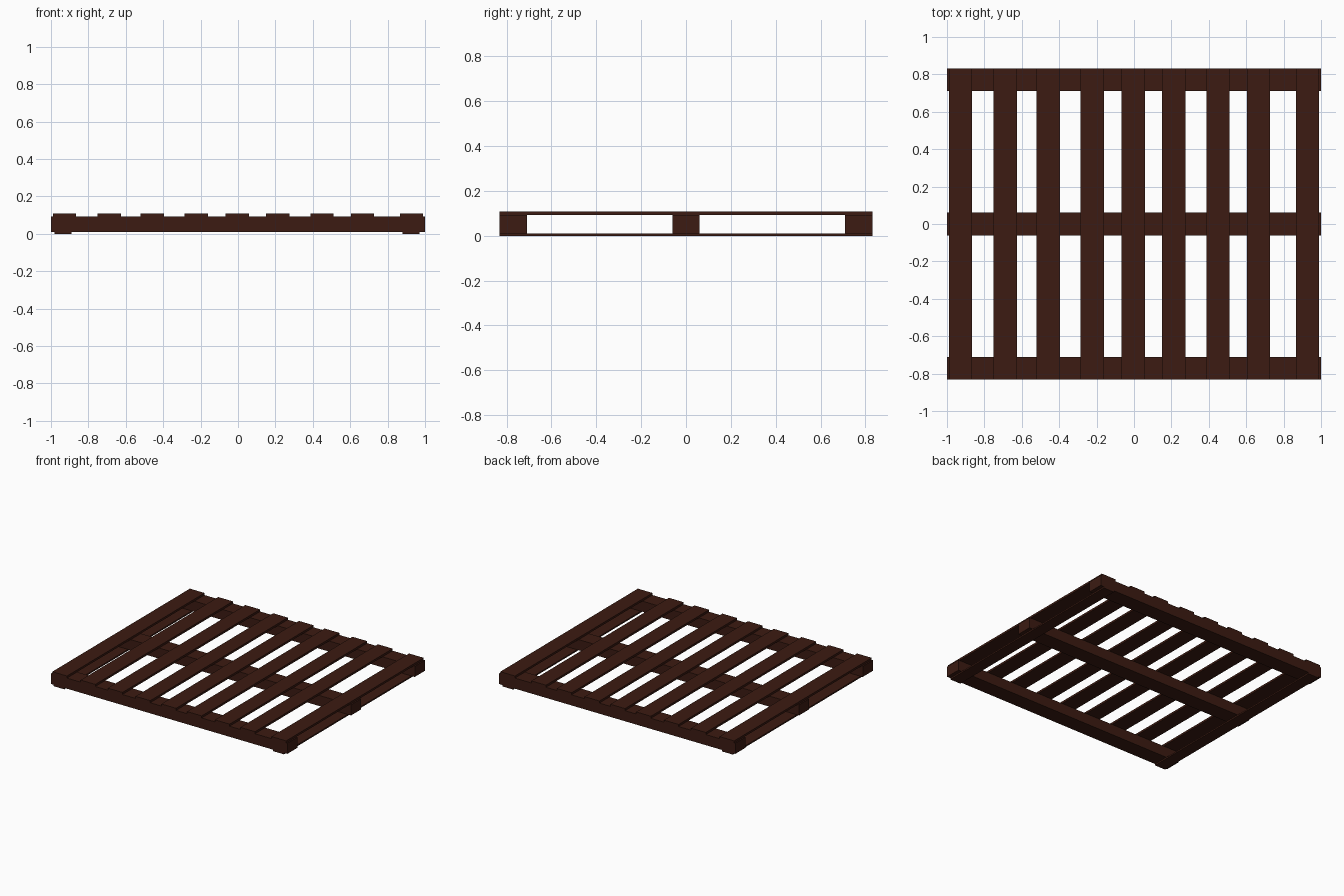
import bpy

if "Cube" in bpy.data.objects:
    bpy.data.objects.remove(bpy.data.objects["Cube"])

wood = bpy.data.materials.new("dark_wood")
wood.diffuse_color = (0.045, 0.011, 0.006, 1)
wood.use_nodes = True
wood.node_tree.nodes["Principled BSDF"].inputs["Base Color"].default_value = wood.diffuse_color


def board(name, center, size):
    bpy.ops.mesh.primitive_cube_add(size=1, location=center)
    ob = bpy.context.object
    ob.name = name
    ob.scale = size
    bpy.ops.object.transform_apply(location=False, rotation=False, scale=True)
    ob.data.materials.append(wood)
    return ob


# Layer heights: bottom boards, beams, top slats
Z0, Z1, Z2 = 0.011, 0.092, 0.108
DEPTH = 1.664

# Three long beams running left to right
for name, y in (("front_beam", -0.771), ("middle_beam", 0), ("back_beam", 0.771)):
    board(name, (0, y, (Z0 + Z1) / 2), (2, 0.122, Z1 - Z0))

# Nine top slats, spaced slightly unevenly
slat_x = (-0.928, -0.688, -0.458, -0.223, -0.004, 0.213, 0.449, 0.665, 0.928)
for i, x in enumerate(slat_x):
    board(f"top_slat_{i + 1}", (x, 0, (Z1 + Z2) / 2), (0.124, DEPTH, Z2 - Z1))

# Two narrow bottom boards
for name, x in (("left_bottom_board", -0.935), ("right_bottom_board", 0.926)):
    board(name, (x, 0, Z0 / 2), (0.091, DEPTH, Z0))
